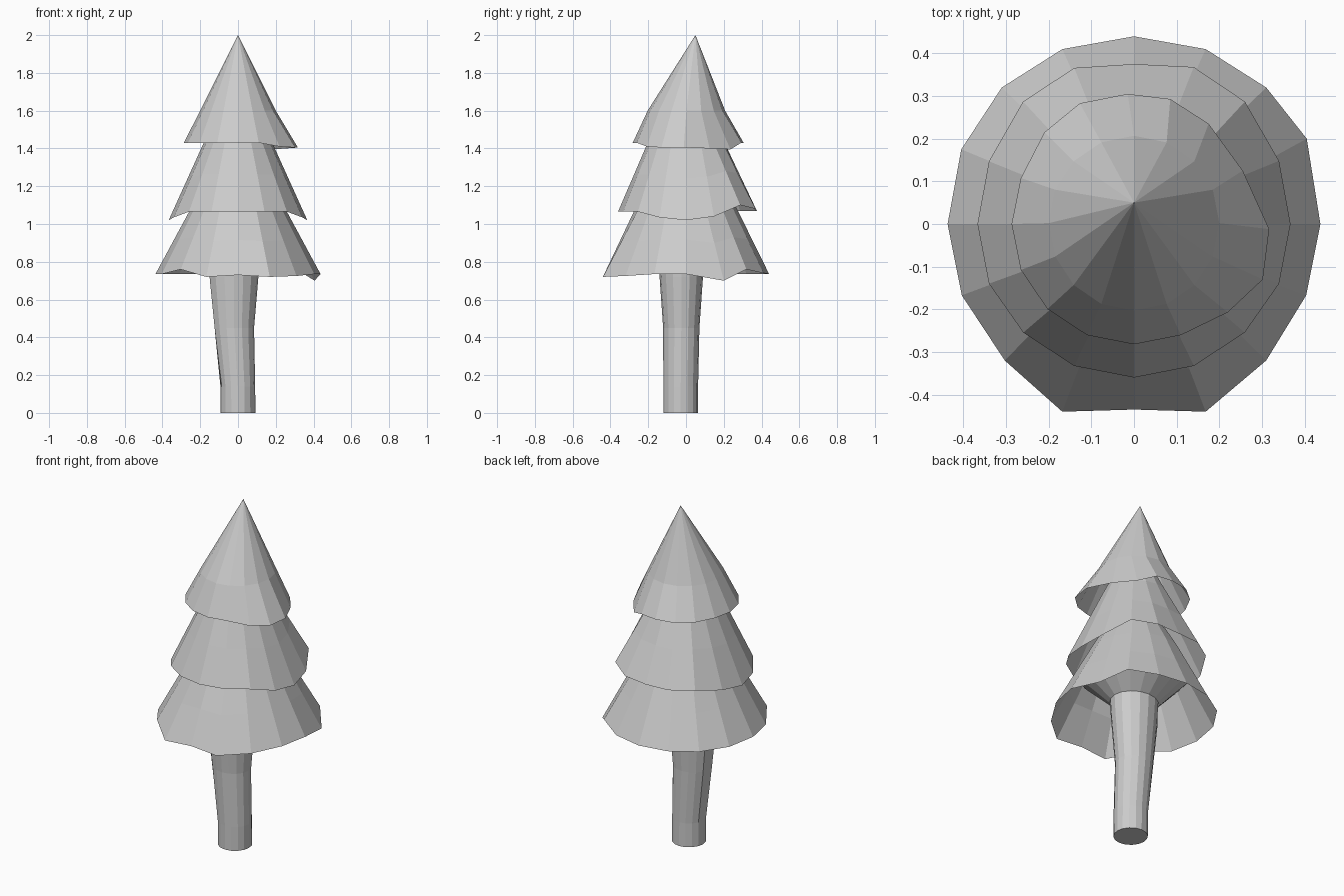
import bpy, bmesh
from math import cos, sin, pi

if "Cube" in bpy.data.objects:
    bpy.data.objects.remove(bpy.data.objects["Cube"])

N = 16


def ring(z, rx, ry=None, cx=0, cy=0, moved=None, scale=None):
    """Ring of N points; 'moved' replaces single points, 'scale' pushes them in or out."""
    ry = ry or rx
    s = scale or {}
    pts = [(cx + s.get(k, 1) * rx * cos(2 * pi * k / N),
            cy + s.get(k, 1) * ry * sin(2 * pi * k / N), z) for k in range(N)]
    for k, p in (moved or {}).items():
        pts[k] = p
    return pts


def blend(a, b, t):
    return [tuple(p + (q - p) * t for p, q in zip(u, v)) for u, v in zip(a, b)]


def loft(name, rings, apex=None, cap_bottom=False):
    """Skin a stack of rings; the ends stay open unless capped or pointed."""
    bm = bmesh.new()
    loops = [[bm.verts.new(p) for p in r] for r in rings]
    for a, b in zip(loops, loops[1:]):
        for k in range(N):
            j = (k + 1) % N
            bm.faces.new((a[k], a[j], b[j], b[k]))
    if apex:
        tip = bm.verts.new(apex)
        for k in range(N):
            bm.faces.new((loops[-1][k], loops[-1][(k + 1) % N], tip))
    if cap_bottom:
        bm.faces.new(loops[0][::-1])
    me = bpy.data.meshes.new(name)
    bm.to_mesh(me)
    bm.free()
    ob = bpy.data.objects.new(name, me)
    bpy.context.collection.objects.link(ob)
    return ob


# Trunk: leaning, flaring towards the top, with a groove on the left
groove = {7: 1.04, 8: .92, 9: 1.07, 10: 1.05}
trunk_top = ring(.83, .136, .122, -.022, -.025)
loft("trunk", [
    ring(0, .092, .092, 0, -.028),
    ring(.14, .092, .092, -.001, -.028),
    ring(.45, .105, .096, -.020, -.025, scale=groove),
    ring(.72, .130, .115, -.022, -.025, scale=groove),
    trunk_top,
], cap_bottom=True)

# Flare from the trunk up to the inside of the lowest skirt
loft("trunk_flare", [ring(.98, .295, .30), trunk_top])

# Uneven skirt rims
low = ring(.735, .437, moved={
    1: (.405, .20, .70), 2: (.31, .32, .76), 3: (.168, .41, .74), 4: (0, .44, .735),
    5: (-.168, .41, .735), 6: (-.31, .32, .735),
    7: (-.405, .175, .735), 10: (-.303, -.32, .76), 11: (-.168, -.44, .72),
    12: (0, -.435, .73), 13: (.168, -.44, .72), 14: (.31, -.32, .725)})
mid = ring(1.065, .367, .36, moved={
    0: (.367, 0, 1.02), 1: (.34, .148, 1.04), 2: (.26, .287, 1.10), 3: (.14, .368, 1.08),
    4: (0, .375, 1.07), 5: (-.14, .366, 1.07), 6: (-.26, .287, 1.07), 7: (-.34, .147, 1.04),
    8: (-.367, 0, 1.02), 9: (-.34, -.14, 1.035), 15: (.34, -.14, 1.035)})
top = ring(1.43, .287, .282, moved={
    0: (.317, -.012, 1.405), 1: (.255, .125, 1.40), 2: (.175, .235, 1.395),
    3: (.085, .293, 1.43), 4: (-.015, .305, 1.43), 5: (-.127, .283, 1.43),
    6: (-.21, .215, 1.43), 14: (.22, -.207, 1.41), 15: (.302, -.13, 1.405)})

# Hollow tiers, each running up inside the next
neck_low = ring(1.10, .24, .26)
neck_mid = ring(1.46, .168, .19)
loft("lower_tier", [low, blend(low, neck_low, .5), neck_low, ring(1.22, .175, .19)])
loft("middle_tier", [mid, blend(mid, neck_mid, .5), neck_mid, ring(1.56, .12, .14)])
loft("top_tier", [top, ring(1.6, .2, .205, 0, .002)], apex=(0, .05, 2))
